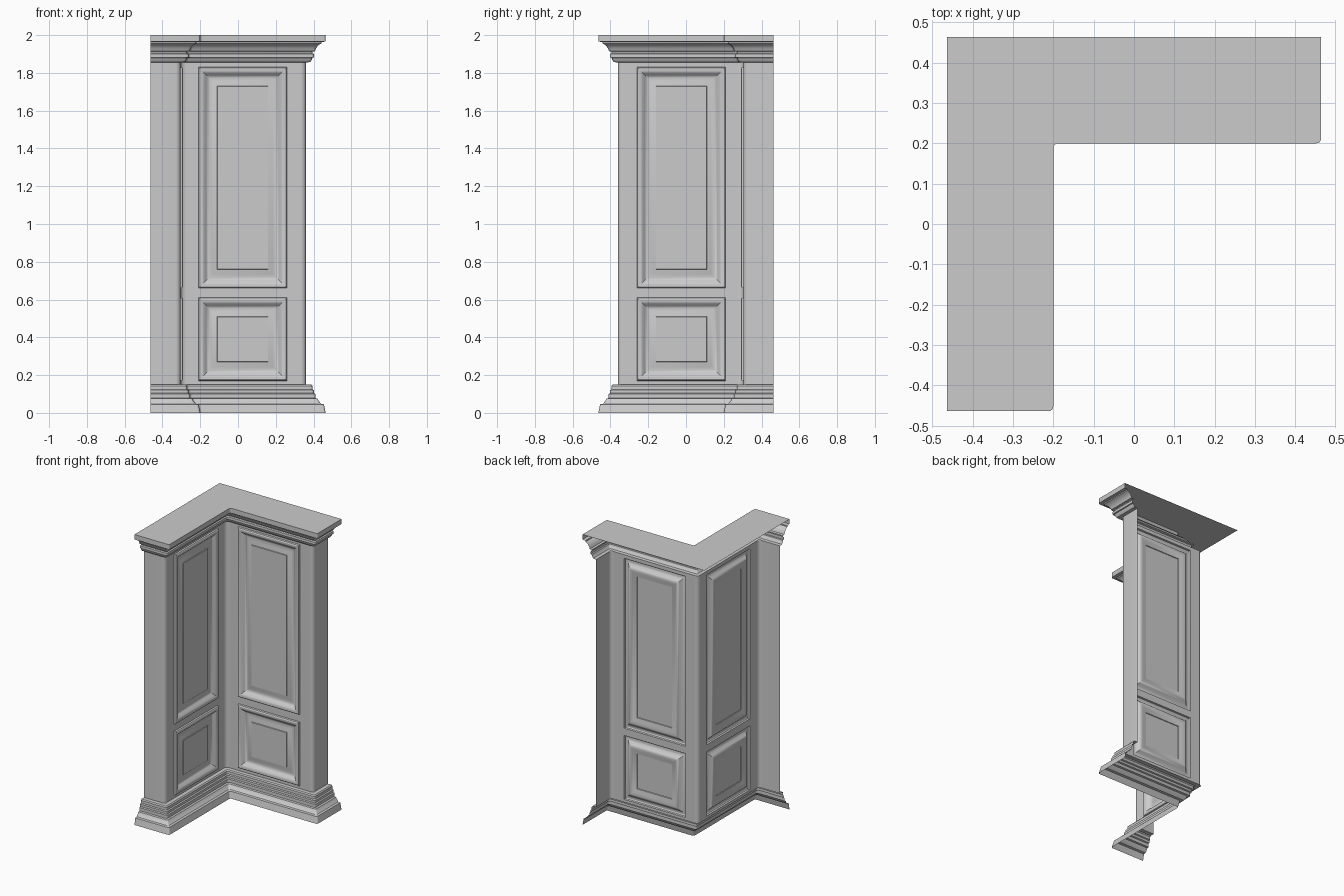
import bpy, bmesh, math
from mathutils import Vector

if "Cube" in bpy.data.objects:
    bpy.data.objects.remove(bpy.data.objects["Cube"])

BACK, WALL, END = 0.464, 0.304, 0.36


def path(d, r, n=4):
    """L-shaped plan line pushed out by d, with corners rounded by radius r."""
    pts = [Vector(p) for p in ((-BACK, -END - d), (-WALL + d, -END - d),
                               (-WALL + d, WALL - d), (END + d, WALL - d), (END + d, BACK))]
    out = [pts[0]]
    for p, c, q in zip(pts, pts[1:], pts[2:]):
        a, b = (p - c).normalized(), (q - c).normalized()
        for i in range(n + 1):
            t = math.pi / 2 * i / n
            out.append(c + (a + b) * r - b * r * math.cos(t) - a * r * math.sin(t))
            # tangent points lie at c + a*r (start) and c + b*r (end)
    return out + [pts[-1]]


def finish(bm, name):
    bmesh.ops.remove_doubles(bm, verts=bm.verts, dist=1e-5)
    me = bpy.data.meshes.new(name)
    bm.to_mesh(me)
    bm.free()
    ob = bpy.data.objects.new(name, me)
    bpy.context.collection.objects.link(ob)
    bpy.ops.object.select_all(action='DESELECT')
    ob.select_set(True)
    bpy.context.view_layer.objects.active = ob
    bpy.ops.object.shade_smooth_by_angle(angle=math.radians(32))
    return ob


def sweep(bm, profile, r, skip=()):
    """Skin (offset, z) profile points along the plan line."""
    rows = [[bm.verts.new((p.x, p.y, z)) for p in path(d, r)] for d, z in profile]
    for lo, hi in zip(rows, rows[1:]):
        for i in range(len(lo) - 1):
            if i not in skip:
                bm.faces.new((lo[i], lo[i + 1], hi[i + 1], hi[i]))
    return rows


# Stepped base moulding
bm = bmesh.new()
sweep(bm, [(0.104, 0), (0.095, 0.045), (0.08, 0.048), (0.066, 0.065), (0.062, 0.075),
           (0.05, 0.078), (0.05, 0.10), (0.042, 0.104), (0.042, 0.12), (0.034, 0.124),
           (0.034, 0.143), (0.028, 0.15), (0, 0.15)], 0.012)
finish(bm, "base_moulding")

# Cornice with flat top
bm = bmesh.new()
rows = sweep(bm, [(0, 1.855), (0.022, 1.857), (0.03, 1.868), (0.034, 1.88), (0.042, 1.882),
                  (0.042, 1.90), (0.034, 1.904), (0.034, 1.912), (0.048, 1.915),
                  (0.054, 1.932), (0.066, 1.947), (0.082, 1.955), (0.082, 1.963),
                  (0.104, 1.966), (0.104, 2.0)], 0.012)
bm.faces.new(rows[-1] + [bm.verts.new((-BACK, BACK, 2))])
finish(bm, "cornice")

# Wall shell: end returns and rounded corners, flats are filled by the panelling
R, Z0, Z1 = 0.025, 0.15, 1.855
bm = bmesh.new()
sweep(bm, [(0, Z0), (0, Z1)], R, skip=(5, 10))
finish(bm, "wall_corners")

# Panelled wall faces; the side face mirrors the back face across the diagonal
PX = (-0.21, 0.26)
PANELS = ((0.17, 0.61), (0.66, 1.83))
RINGS = [(0, 0), (0.003, 0.01), (0.010, 0.014), (0.020, 0.013), (0.030, 0.007), (0.042, -0.006),
         (0.052, -0.013), (0.058, -0.014), (0.075, -0.009), (0.10, -0.003), (0.102, 0.001)]


def panelled_face(name, mirror):
    bm = bmesh.new()

    def vert(u, z, d=0):
        y = WALL - d
        return bm.verts.new((-y, -u, z) if mirror else (u, y, z))

    def quad(pts):
        vs = [vert(*p) for p in pts]
        bm.faces.new(vs[::-1] if mirror else vs)

    us = (-WALL + R, *PX, END - R)
    zs = (Z0, *PANELS[0], *PANELS[1], Z1)
    for i in range(3):
        for j in range(5):
            if not (i == 1 and j in (1, 3)):
                a, b, c, d = us[i], us[i + 1], zs[j], zs[j + 1]
                quad([(a, c), (b, c), (b, d), (a, d)])
    for lo, hi in PANELS:
        loops = [[(PX[0] + s, lo + s, d), (PX[1] - s, lo + s, d),
                  (PX[1] - s, hi - s, d), (PX[0] + s, hi - s, d)] for s, d in RINGS]
        for o, n in zip(loops, loops[1:]):
            for k in range(4):
                m = (k + 1) % 4
                quad([o[k], o[m], n[m], n[k]])
        quad(loops[-1])
    finish(bm, name)


panelled_face("back_wall_panels", False)
panelled_face("side_wall_panels", True)
